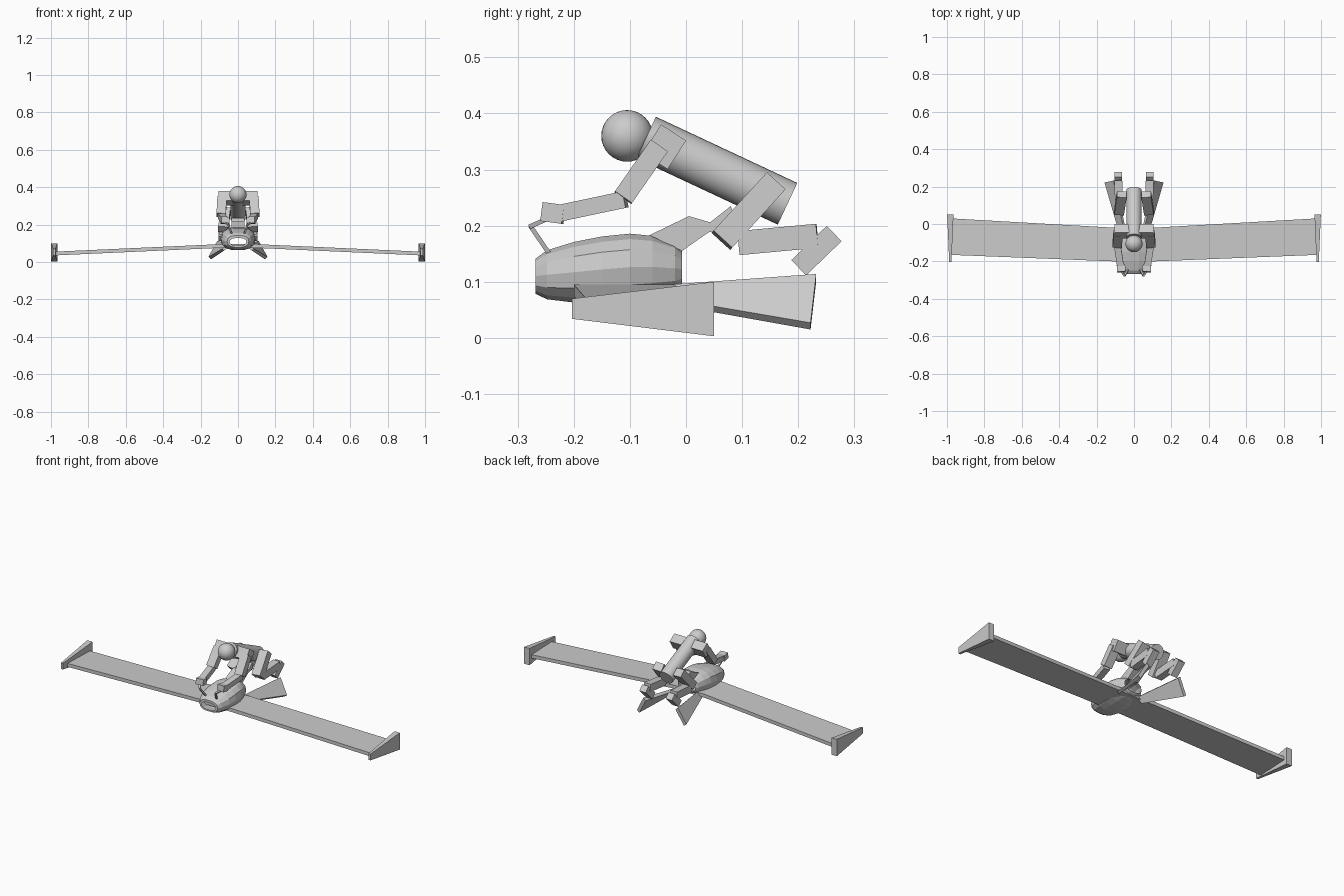
import bpy, bmesh
from math import cos, sin, pi
from mathutils import Vector, Matrix

if "Cube" in bpy.data.objects:
    bpy.data.objects.remove(bpy.data.objects["Cube"])


def make(name, verts, faces):
    me = bpy.data.meshes.new(name)
    bm = bmesh.new()
    vs = [bm.verts.new(v) for v in verts]
    for f in faces:
        bm.faces.new([vs[i] for i in f])
    bmesh.ops.recalc_face_normals(bm, faces=bm.faces)
    bm.to_mesh(me)
    bm.free()
    ob = bpy.data.objects.new(name, me)
    bpy.context.collection.objects.link(ob)
    return ob


def mirror(ob):
    ob.modifiers.new("mirror", 'MIRROR').use_axis[0] = True
    return ob


def loft(name, rings, caps=True):
    n = len(rings[0])
    verts = [v for r in rings for v in r]
    faces = [(k * n + i, k * n + (i + 1) % n, (k + 1) * n + (i + 1) % n, (k + 1) * n + i)
             for k in range(len(rings) - 1) for i in range(n)]
    if caps:
        faces += [tuple(range(n)), tuple(range(len(verts) - n, len(verts)))]
    return make(name, verts, faces)


def limb(name, a, b, width, depth):
    """Box running from a to b, width along x, depth across."""
    a, b = Vector(a), Vector(b)
    d = (b - a).normalized()
    up = d.cross(Vector((1, 0, 0))).normalized()
    side = up.cross(d).normalized()
    ring = [(-1, -1), (1, -1), (1, 1), (-1, 1)]
    return loft(name, [[p + side * s * width / 2 + up * u * depth / 2 for s, u in ring]
                       for p in (a, b)])


# Hollow fuselage: y, half width, bottom, top
N = 14
sections = [(-.268, .045, .088, .128), (-.268, .058, .078, .142), (-.248, .072, .068, .157),
            (-.2, .088, .062, .172), (-.15, .094, .062, .182), (-.1, .092, .065, .187),
            (-.06, .082, .07, .183), (-.02, .066, .08, .168), (-.007, .055, .09, .155)]
rings = []
for y, w, lo, hi in sections:
    ring = []
    for i in range(N):
        t = 2 * pi * i / N
        c, s = cos(t), sin(t)
        ring.append((w * abs(c) ** .8 * (1 if c > 0 else -1), y,
                     (lo + hi) / 2 + (hi - lo) / 2 * abs(s) ** .8 * (1 if s > 0 else -1)))
    rings.append(ring)
loft("fuselage", rings, caps=False)

# Saddle rising from the back of the fuselage
prof = [(-.065, .183), (.005, .217), (.043, .206), (.08, .235), (.09, .2), (.04, .188), (-.007, .155)]
loft("saddle", [[(x, y, z) for y, z in prof] for x in (-.035, .035)])

# Swept, drooping wing in one piece
loft("wing", [[(x, f, z - .01), (x, r, z - .01), (x, r, z + .01), (x, f, z + .01)]
              for x, f, r, z in ((-.98, -.165, .03, .045), (-.1, -.2, -.02, .085),
                                 (.1, -.2, -.02, .085), (.98, -.165, .03, .045))])

# Wingtip plates, thin in front and thick behind
mirror(loft("wingtip_plate", [[(.982 - h, y, lo), (.982 + h, y, lo), (.982 + h, y, hi), (.982 - h, y, hi)]
                              for y, h, lo, hi in ((-.203, .006, .034, .07), (.05, .017, .003, .1))]))

# Tail fins, slanting outward and down
mirror(loft("tail_fin", [[(.045, -.03, .085), (.055, -.03, .095), (.085, -.03, .07), (.075, -.03, .06)],
                         [(.095, .232, .1), (.11, .232, .114), (.158, .222, .027), (.143, .222, .015)]]))

# Handlebars
for i, (a, b) in enumerate((((.035, -.245, .152), (.05, -.277, .199)),
                            ((.05, -.277, .199), (.075, -.243, .214)))):
    mirror(limb("handlebar_%d" % (i + 1), a, b, .01, .008))

# Rider: head and torso
bpy.ops.mesh.primitive_uv_sphere_add(segments=32, ring_count=16, radius=.046, location=(0, -.105, .36))
bpy.context.object.name = "head"
bpy.ops.object.shade_smooth_by_angle()
a, b = Vector((0, -.071, .357)), Vector((0, .181, .239))
bpy.ops.mesh.primitive_cylinder_add(vertices=32, radius=.041, depth=(b - a).length, location=(a + b) / 2,
                                    rotation=(b - a).to_track_quat('Z', 'Y').to_euler())
bpy.context.object.name = "torso"
bpy.ops.object.shade_smooth_by_angle()

# Rider: arms and legs, mirrored
for name, p, q, w, d in (
        ("shoulder", (.06, -.022, .366), (.06, -.055, .315), .09, .053),
        ("upper_arm", (.085, -.048, .342), (.09, -.112, .25), .05, .037),
        ("forearm", (.09, -.108, .247), (.07, -.236, .22), .036, .03),
        ("hand", (.07, -.218, .22), (.067, -.256, .225), .045, .034),
        ("thigh", (.065, .159, .278), (.08, .064, .174), .052, .045),
        ("shin", (.08, .094, .169), (.084, .234, .182), .042, .043),
        ("foot", (.084, .264, .186), (.084, .201, .125), .04, .038)):
    mirror(limb(name, p, q, w, d))
